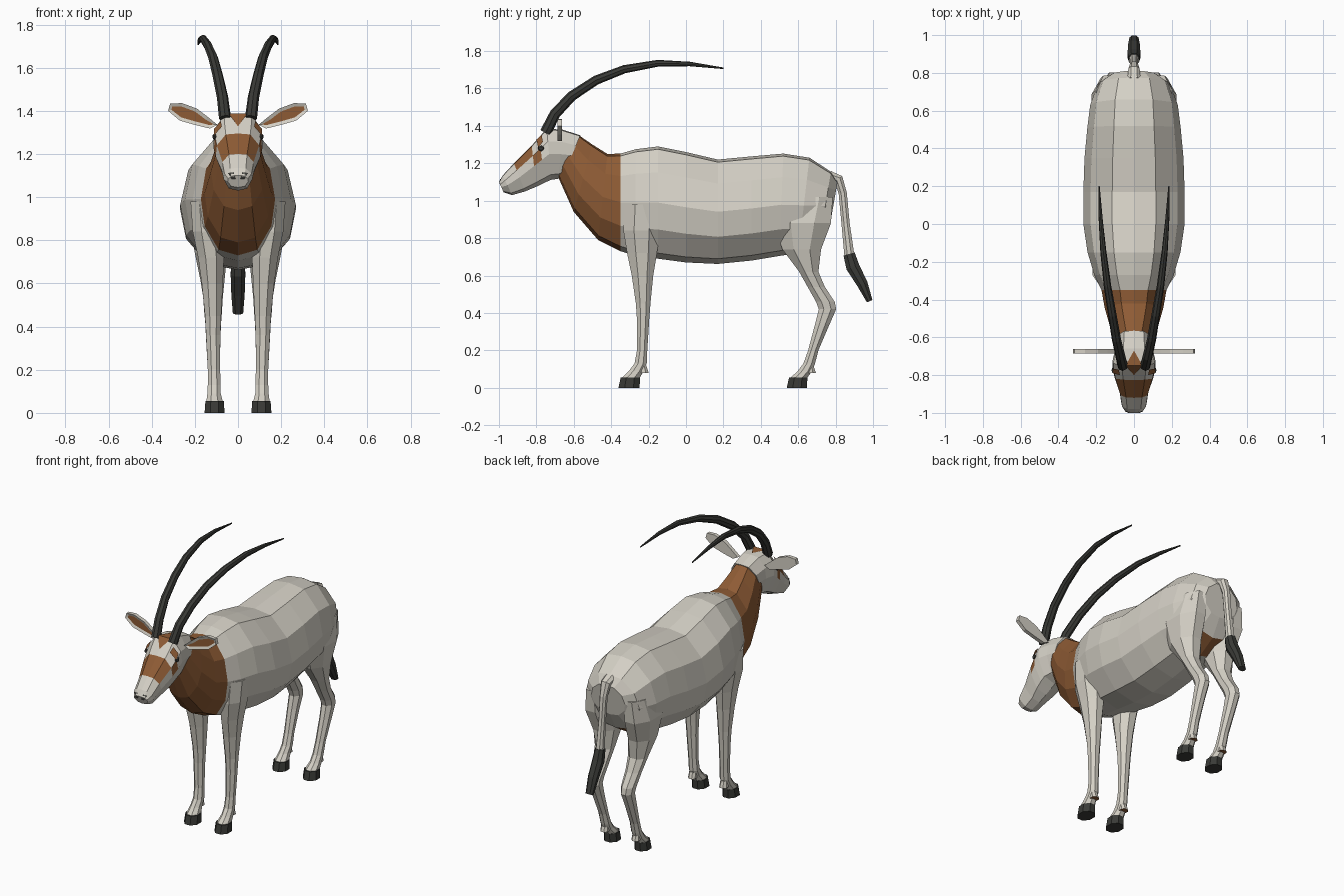
import bpy, bmesh, math
from mathutils import Vector

if "Cube" in bpy.data.objects:
    bpy.data.objects.remove(bpy.data.objects["Cube"])


def material(name, rgb):
    m = bpy.data.materials.new(name)
    m.diffuse_color = (*rgb, 1)
    m.use_nodes = True
    m.node_tree.nodes["Principled BSDF"].inputs["Base Color"].default_value = m.diffuse_color
    return m


CREAM = material("cream coat", (0.66, 0.63, 0.56))
BROWN = material("russet brown", (0.27, 0.105, 0.035))
DARK = material("charcoal", (0.042, 0.043, 0.038))
MATS = [CREAM, BROWN, DARK]


def finish(name, bm, mirror=False):
    bmesh.ops.recalc_face_normals(bm, faces=bm.faces)
    me = bpy.data.meshes.new(name)
    bm.to_mesh(me)
    bm.free()
    for m in MATS:
        me.materials.append(m)
    ob = bpy.data.objects.new(name, me)
    bpy.context.collection.objects.link(ob)
    if mirror:
        mod = ob.modifiers.new("mirror", 'MIRROR')
        mod.use_mirror_merge = False
    return ob


def loft(name, rings, rule=lambda i, j: 0, mirror=False, caps=(0, 0)):
    """Skin a list of rings; rule(ring, segment) picks the colour."""
    bm = bmesh.new()
    vs = [[bm.verts.new(p) for p in r] for r in rings]
    n = len(vs[0])
    for i in range(len(vs) - 1):
        for j in range(n):
            k = (j + 1) % n
            f = bm.faces.new((vs[i][j], vs[i][k], vs[i + 1][k], vs[i + 1][j]))
            f.material_index = rule(i, j)
    for r, c in ((vs[0], caps[0]), (vs[-1], caps[1])):
        bm.faces.new(r).material_index = c
    return finish(name, bm, mirror)


def section(half, top, bottom, w):
    """Symmetric ring between a top and a bottom (y, z) point."""
    def pt(u, t):
        return (u * w, bottom[0] + (top[0] - bottom[0]) * t, bottom[1] + (top[1] - bottom[1]) * t)
    return [pt(u, t) for u, t in half] + [pt(-u, t) for u, t in half[-2:0:-1]]


def plate(name, pts, faces, mat, mirror=False):
    bm = bmesh.new()
    v = [bm.verts.new(p) for p in pts]
    for f in faces:
        bm.faces.new([v[i] for i in f]).material_index = mat
    return finish(name, bm, mirror)


# Trunk and neck, from rump to nape
BODY = [(0, 1), (.43, .975), (.86, .77), (1, .5), (.9, .26), (.52, .05), (0, 0)]
trunk = [
    ((.81, 1.10), (.775, .90), .12), ((.775, 1.155), (.715, .79), .19),
    ((.66, 1.23), (.60, .72), .232), ((.52, 1.252), (.50, .705), .247),
    ((.35, 1.237), (.35, .68), .262), ((.17, 1.22), (.17, .662), .268),
    ((.0, 1.26), (.0, .67), .268), ((-.15, 1.29), (-.15, .69), .246),
    ((-.27, 1.275), (-.27, .705), .21), ((-.35, 1.252), (-.35, .73), .172),
    ((-.42, 1.25), (-.47, .79), .155), ((-.50, 1.30), (-.60, .94), .125),
    ((-.58, 1.355), (-.685, 1.13), .092),
]


def trunk_colour(i, j):
    if i >= 9:
        return 1
    return 1 if i == 1 and j in (5, 6) else 0


loft("body_and_neck", [section(BODY, *s) for s in trunk], trunk_colour, caps=(0, 1))

# Head, from nape to nose
HEAD = [(0, 1), (.55, .98), (.95, .75), (1, .5), (.65, .1), (0, 0)]
head = [
    ((-.565, 1.35), (-.655, 1.135), .093), ((-.66, 1.38), (-.68, 1.118), .102),
    ((-.745, 1.385), (-.72, 1.112), .115), ((-.785, 1.34), (-.755, 1.097), .112),
    ((-.825, 1.295), (-.80, 1.075), .103), ((-.92, 1.20), (-.86, 1.05), .076),
    ((-.98, 1.135), (-.93, 1.03), .066), ((-1.0, 1.10), (-.975, 1.045), .048),
]


def head_colour(i, j):
    if i == 4 and j in (0, 1, 8, 9):        # band across the face
        return 1
    return 1 if i == 3 and j in (2, 7) else 0   # cheek marks


loft("head", [section(HEAD, *s) for s in head], head_colour)

# Painted crown diamond and nostrils
plate("crown_patch", [(0, -.67, 1.386), (.045, -.75, 1.388), (0, -.80, 1.328), (-.045, -.75, 1.388)],
      [(0, 1, 3), (1, 2, 3)], 1)
plate("nostrils", [(.012, -1.0, 1.085), (.03, -1.0, 1.085), (.046, -.989, 1.112), (.02, -.994, 1.116)],
      [(0, 1, 2, 3)], 2, True)
# Short brown stripe rising above each eye
plate("brow_marks", [(.112, -.765, 1.315), (.112, -.79, 1.285), (.075, -.80, 1.327), (.08, -.772, 1.352)],
      [(0, 1, 2, 3)], 1, True)

# Eyes
bm = bmesh.new()
bmesh.ops.create_icosphere(bm, subdivisions=1, radius=.018)
for v in bm.verts:
    v.co = Vector((v.co.x * .6 + .109, v.co.y - .775, v.co.z * .9 + 1.28))
for f in bm.faces:
    f.material_index = 2
finish("eyes", bm, True)

# Horns: tapering tubes along a swept-back arc
arc = [(.06, -.75, 1.365), (.072, -.70, 1.465), (.093, -.61, 1.56), (.115, -.48, 1.645),
       (.14, -.33, 1.703), (.162, -.15, 1.735), (.176, .02, 1.731), (.185, .2, 1.708)]
radii = [.031, .029, .027, .025, .022, .018, .012, .004]
horn = []
for i, p in enumerate(arc):
    d = (Vector(arc[min(i + 1, 7)]) - Vector(arc[max(i - 1, 0)])).normalized()
    side = d.cross(Vector((1, 0, 0))).normalized()
    across = side.cross(d)
    horn.append([Vector(p) + radii[i] * (across * math.cos(a) * .9 + side * math.sin(a))
                 for a in (k * math.pi / 4 for k in range(8))])
loft("horns", horn, lambda i, j: 2, True, (2, 2))

# Ears: thin leaf with an inset brown hollow facing forward
leaf = [(.095, 1.335), (.14, 1.372), (.19, 1.41), (.26, 1.436), (.315, 1.433), (.324, 1.40),
        (.27, 1.355), (.2, 1.335), (.13, 1.318)]
bm = bmesh.new()
front = [bm.verts.new((x, -.686, z)) for x, z in leaf]
back = [bm.verts.new((x, -.662, z)) for x, z in leaf]
face = bm.faces.new(front)
bm.faces.new(back)
for j in range(len(leaf)):
    k = (j + 1) % len(leaf)
    bm.faces.new((front[j], front[k], back[k], back[j]))
bmesh.ops.recalc_face_normals(bm, faces=bm.faces)
bmesh.ops.inset_region(bm, faces=[face], thickness=.016, depth=-.006)
face.material_index = 1
finish("ears", bm, True)


# Legs: octagonal rings given as z, y front, y back, x inner, x outer
def leg_ring(z, y0, y1, x0, x1):
    c = 1 / math.cos(math.pi / 8)
    return [((x0 + x1) / 2 + (x1 - x0) / 2 * c * math.cos(a),
             (y0 + y1) / 2 + (y1 - y0) / 2 * c * math.sin(a), z)
            for a in (math.pi / 8 + k * math.pi / 4 for k in range(8))]


front_leg = [(.98, -.33, -.13, .08, .22), (.84, -.335, -.14, .07, .21), (.72, -.315, -.155, .065, .185),
             (.60, -.29, -.175, .07, .168), (.45, -.268, -.19, .078, .153), (.36, -.262, -.197, .082, .148),
             (.20, -.262, -.207, .083, .14), (.13, -.275, -.21, .08, .14), (.09, -.305, -.225, .08, .142),
             (.05, -.345, -.25, .07, .147)]
hind_leg = [(1.02, .54, .785, .07, .20), (.88, .47, .775, .055, .225), (.74, .515, .722, .05, .20),
            (.62, .605, .708, .062, .175), (.54, .65, .742, .07, .162), (.46, .695, .795, .075, .156),
            (.42, .71, .803, .078, .152), (.34, .69, .768, .082, .148), (.20, .653, .708, .083, .14),
            (.13, .628, .69, .08, .14), (.09, .598, .675, .08, .142), (.05, .555, .645, .07, .147)]
for label, rings, heel in (("front", front_leg, -.222), ("hind", hind_leg, .672)):
    loft(label + "_legs", [leg_ring(*r) for r in rings], mirror=True)
    # Hoof
    y0, y1 = rings[-1][1:3]
    loft(label + "_hooves", [leg_ring(.055, y0 - .004, y1 + .004, .066, .151),
                             leg_ring(0, y0 - .016, y1 + .002, .062, .155)],
         lambda i, j: 2, True, (2, 2))
    # Dewclaw behind the fetlock, brown underneath
    loft(label + "_dewclaws", [leg_ring(.13, heel - .03, heel + .006, .09, .132),
                               leg_ring(.08, heel - .03, heel + .022, .086, .136)],
         mirror=True, caps=(0, 1))

# Tail: pale stalk, then a dark tuft; rows are centre y, z, half thickness, half width
def tail_ring(y, z, t, w, tilt):
    dy, dz = math.cos(tilt) * t, math.sin(tilt) * t
    return [(w * u, y + dy * v, z + dz * v) for u, v in
            ((1, .4), (.5, 1), (-.5, 1), (-1, .4), (-1, -.4), (-.5, -1), (.5, -1), (1, -.4))]


stalk = [(.765, 1.13, .03, .035, 1.2), (.815, 1.115, .026, .03, .7), (.838, 1.04, .022, .022, .15),
         (.853, .88, .022, .02, .1), (.873, .71, .027, .024, .25)]
tuft = [(.872, .715, .031, .028, .25), (.892, .645, .036, .034, .35), (.943, .555, .029, .031, .45),
        (.982, .463, .016, .024, .4)]
loft("tail_stalk", [tail_ring(*r) for r in stalk])
loft("tail_tuft", [tail_ring(*r) for r in tuft], lambda i, j: 2, caps=(2, 2))
